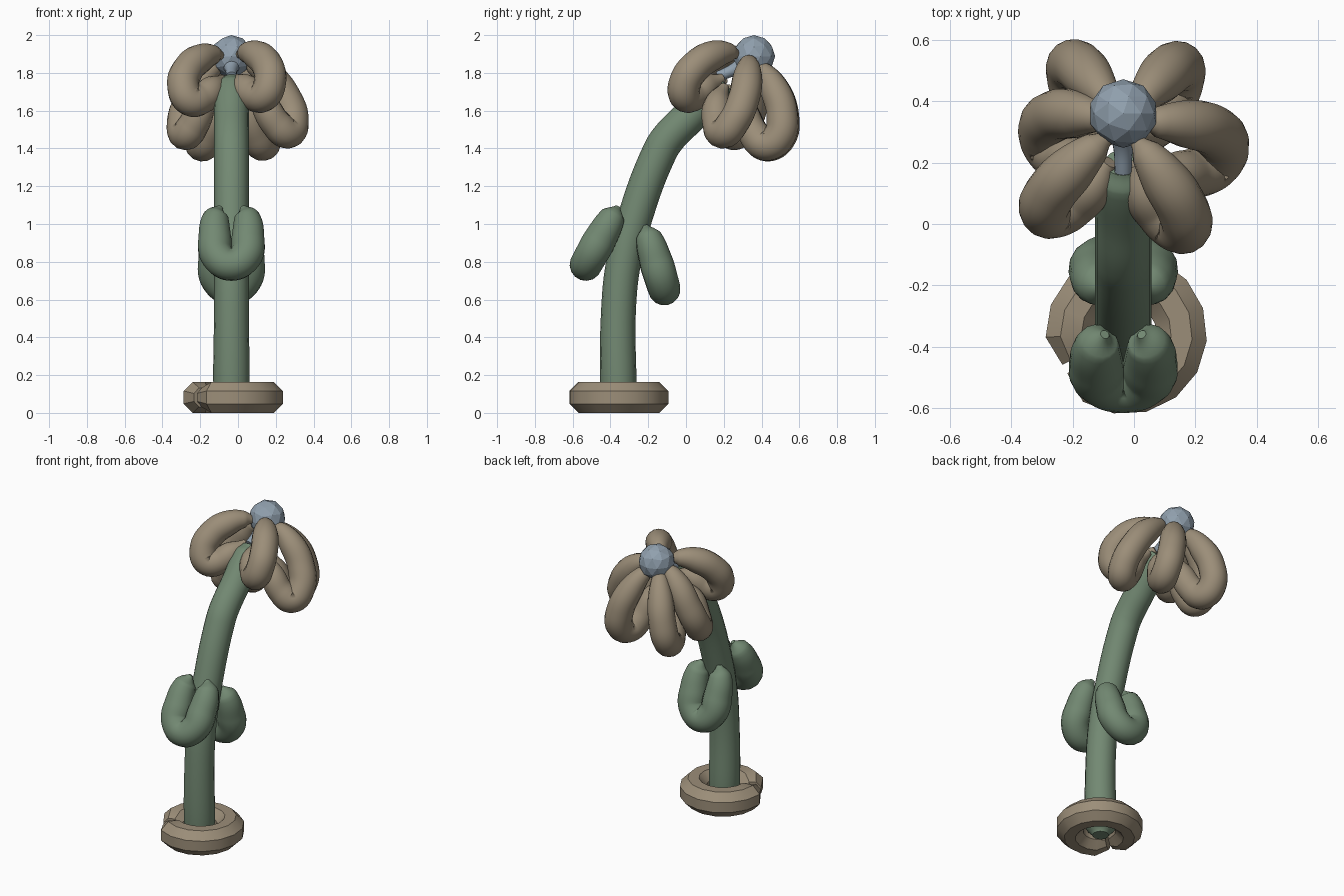
import bpy, bmesh, math
from mathutils import Vector

cube = bpy.data.objects.get("Cube")
if cube:
    bpy.data.objects.remove(cube, do_unlink=True)


def material(name, rgb):
    mat = bpy.data.materials.new(name)
    mat.use_nodes = True
    color = (*rgb, 1)
    mat.diffuse_color = color
    mat.node_tree.nodes["Principled BSDF"].inputs["Base Color"].default_value = color
    return mat


GREEN = material("leaf green", (0.17, 0.25, 0.17))
TAN = material("warm tan", (0.33, 0.27, 0.19))
BLUE = material("soft blue grey", (0.28, 0.35, 0.42))
MID = -0.035  # x of the stem


def add_object(name, mesh, mat, smooth):
    mesh.materials.clear()
    mesh.materials.append(mat)
    for face in mesh.polygons:
        face.use_smooth = smooth
    obj = bpy.data.objects.new(name, mesh)
    bpy.context.collection.objects.link(obj)
    return obj


def tube(name, points, radii, mat):
    """Inflated tube through the points, converted to a smooth mesh."""
    curve = bpy.data.curves.new(name, "CURVE")
    curve.dimensions = "3D"
    curve.resolution_u = 8
    curve.bevel_depth = 1
    curve.bevel_resolution = 6
    curve.use_fill_caps = True
    spline = curve.splines.new("BEZIER")
    spline.bezier_points.add(len(points) - 1)
    spline.radius_interpolation = "CARDINAL"
    for bp, co, radius in zip(spline.bezier_points, points, radii):
        bp.co = co
        bp.radius = radius
        bp.handle_left_type = bp.handle_right_type = "AUTO"
    temp = bpy.data.objects.new(name + "_path", curve)
    bpy.context.collection.objects.link(temp)
    bpy.context.view_layer.update()
    graph = bpy.context.evaluated_depsgraph_get()
    mesh = bpy.data.meshes.new_from_object(temp.evaluated_get(graph))
    bpy.data.objects.remove(temp, do_unlink=True)
    return add_object(name, mesh, mat, True)


# Bent stem with a rounded lower end
stem_path = [(-0.357, 0.025), (-0.357, 0.08), (-0.357, 0.55), (-0.33, 0.8), (-0.265, 1.05),
             (-0.147, 1.365), (-0.105, 1.44), (0.02, 1.57), (0.16, 1.71), (0.2, 1.75)]
tube("stem", [(MID, y, z) for y, z in stem_path],
     [0.05] + [0.092] * 8 + [0.06], GREEN)


# Leaves: U-shaped loops that hang away from the stem
def leaf(name, top, bottom):
    top, bottom = Vector((MID, *top)), Vector((MID, *bottom))
    profile = [(0.06, 0.0), (0.08, 0.15), (0.088, 0.55), (0.072, 0.86), (0, 1),
               (-0.072, 0.86), (-0.088, 0.55), (-0.08, 0.15), (-0.06, 0.0)]
    radii = [0.015, 0.066, 0.088, 0.088, 0.086, 0.088, 0.088, 0.066, 0.015]
    tube(name, [top.lerp(bottom, t) + Vector((x, 0, 0)) for x, t in profile], radii, GREEN)


leaf("front_leaf", (-0.36, 1.09), (-0.53, 0.785))
leaf("back_leaf", (-0.215, 0.99), (-0.115, 0.655))

# Petals: looped tubes round a tilted hub, sagging towards the stem
HUB = Vector((MID, 0.32, 1.87))
SIDE = Vector((0.9, 0, 0))
FRONT = Vector((0, -0.87, 0.48))
SAG = Vector((0, -0.28, -0.96))


def petal(name, degrees, length, droop, lean, pull):
    a = math.radians(degrees)
    out = SIDE * math.sin(a) + FRONT * math.cos(a)
    to_front = (FRONT * math.sin(a) - SIDE * math.cos(a)) * math.copysign(1, a)
    offset = to_front * lean - out * pull
    # Each row: distance out, sag, share of the inner arm's offset, tube radius
    profile = [(0.07, 0.0, 0, 0.022), (0.12, 0.01, 0, 0.05), (0.22, 0.06, 0, 0.077),
               (0.32, 0.16, 0, 0.084), (0.355, 0.265, 0.2, 0.085), (0.32, 0.33, 0.5, 0.085),
               (0.25, 0.31, 0.8, 0.082), (0.17, 0.23, 1, 0.07), (0.09, 0.15, 0.8, 0.025)]
    points = [HUB + out * r * length + SAG * s * droop + offset * t for r, s, t, _ in profile]
    tube(name, points, [row[3] for row in profile], TAN)


# Angle from the front, length, droop, then sideways and inward shift of the inner arm
petal("front_right_petal", -53, 1.02, 1, 0.05, 0)
petal("front_left_petal", 40, 1.03, 1, 0.05, 0)
petal("middle_right_petal", -111, 0.84, 1.17, 0.1, 0)
petal("middle_left_petal", 98, 1.02, 1.23, 0.11, 0)
petal("back_right_petal", -149, 1.02, 1.07, 0.04, 0.07)
petal("back_left_petal", 146, 1.03, 1.07, 0.04, 0.07)

# Faceted flower centre with a pinched tail
bm = bmesh.new()
bmesh.ops.create_icosphere(bm, subdivisions=2, radius=0.112)
ball = bpy.data.meshes.new("flower_centre")
bm.to_mesh(ball)
bm.free()
add_object("flower_centre", ball, BLUE, False).location = (MID, 0.36, 1.888)
tube("centre_tail", [(MID, 0.34, 1.86), (MID, 0.26, 1.82), (MID, 0.17, 1.78)],
     [0.06, 0.035, 0.028], BLUE)

# Base: ring with an eight-sided section, almost closed, with pinched ends
bm = bmesh.new()
STEPS, SIDES = 15, 8
GAP = math.radians(210)
rings = []
for i in range(STEPS + 1):
    angle = GAP + math.radians(4) + math.radians(352) * i / STEPS
    thick = 0.055 if i in (0, STEPS) else 0.089
    ring = []
    for j in range(SIDES):
        b = math.tau * (j + 0.5) / SIDES
        r = 0.181 + thick * math.cos(b)
        ring.append(bm.verts.new((r * math.cos(angle), r * math.sin(angle), thick * math.sin(b))))
    rings.append(ring)
for first, second in zip(rings, rings[1:]):
    for j in range(SIDES):
        k = (j + 1) % SIDES
        bm.faces.new((first[j], second[j], second[k], first[k]))
bm.faces.new(rings[0])
bm.faces.new(rings[-1])
bmesh.ops.recalc_face_normals(bm, faces=bm.faces)
base = bpy.data.meshes.new("base_ring")
bm.to_mesh(base)
bm.free()
add_object("base_ring", base, TAN, True).location = (-0.025, -0.357, 0.082)
base.set_sharp_from_angle(angle=math.radians(30))
